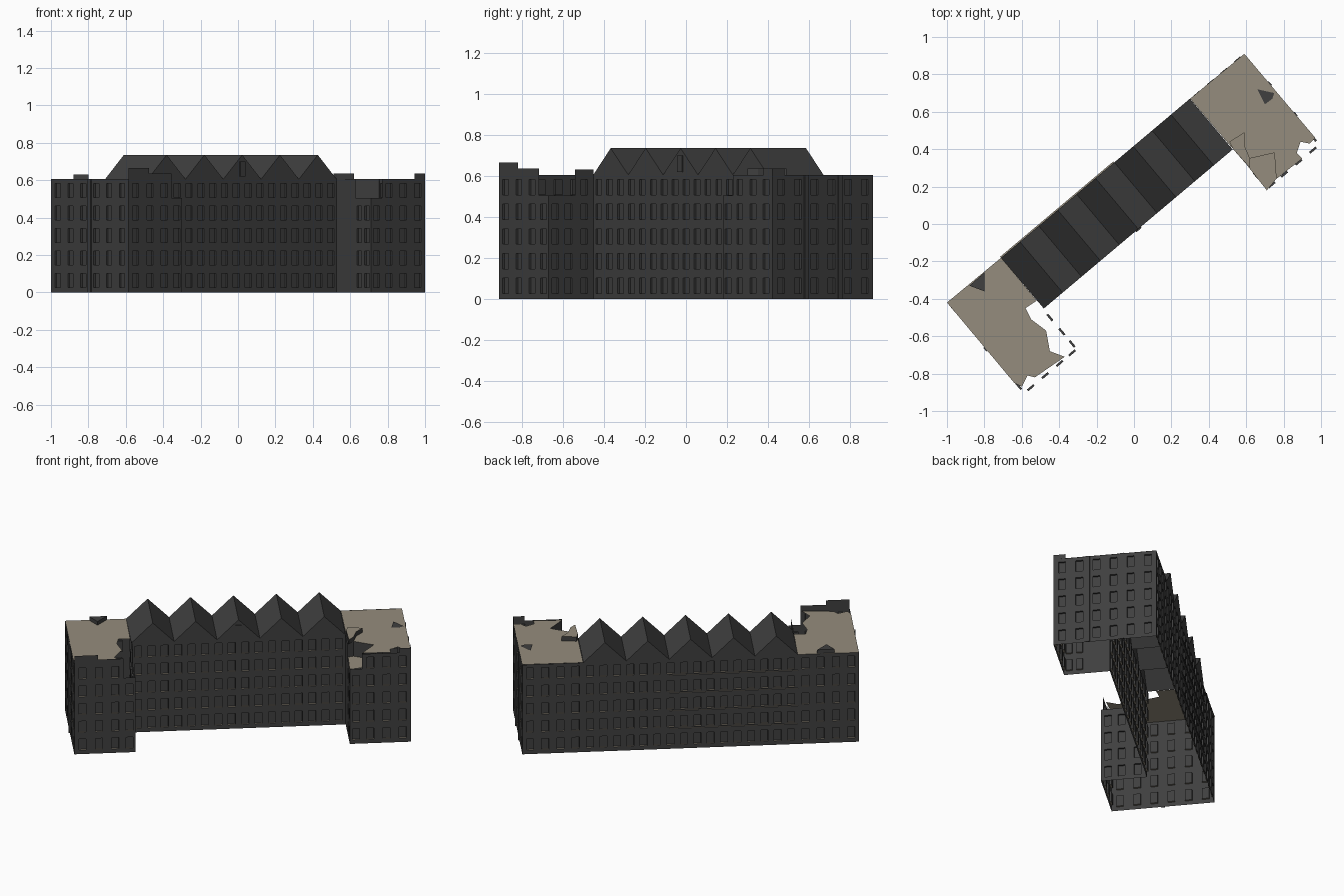
import bpy, bmesh, math
from mathutils import Vector

cube = bpy.data.objects.get("Cube")
if cube:
    bpy.data.objects.remove(cube)


def material(name, rgb):
    m = bpy.data.materials.new(name)
    m.use_nodes = True
    m.diffuse_color = (*rgb, 1)
    m.node_tree.nodes["Principled BSDF"].inputs["Base Color"].default_value = (*rgb, 1)
    return m


DARK = material("dark grey", (0.05, 0.05, 0.05))
TAN = material("tan", (0.30, 0.265, 0.205))

# Building axes: u runs along the block, v towards its back
ANGLE = math.radians(40.1)
U = Vector((math.cos(ANGLE), math.sin(ANGLE), 0))
V = Vector((-math.sin(ANGLE), math.cos(ANGLE), 0))
UP = Vector((0, 0, 1))
END, INNER, BACK, COURT = 1.036, 0.66, 0.32, -0.035
EAVES, LOW, RIDGE, STOREY = 0.605, 0.505, 0.735, 0.12


def at(u, v, z=0.0):
    return U * u + V * v + UP * z


def finish(name, bm, mats=(DARK, TAN)):
    bmesh.ops.remove_doubles(bm, verts=bm.verts, dist=1e-5)
    me = bpy.data.meshes.new(name)
    bm.to_mesh(me)
    bm.free()
    for m in mats:
        me.materials.append(m)
    ob = bpy.data.objects.new(name, me)
    bpy.context.collection.objects.link(ob)
    return ob


def face(bm, pts, mat=0):
    f = bm.faces.new([bm.verts.new(p) for p in pts])
    f.material_index = mat
    return f


def wall(name, start, stop, cols, top=EAVES, size=(0.044, 0.075), depth=0.012):
    """Thin wall with a grid of recessed windows; runs left to right seen from outside."""
    a, b = at(*start), at(*stop)
    length = (b - a).length
    d = (b - a).normalized()
    inward = -d.cross(UP) * depth
    pitch = length / max(cols, 1)
    half = min(size[0], pitch * 0.6) / 2
    xs = [0.0]
    for i in range(cols):
        xs += [(i + 0.5) * pitch - half, (i + 0.5) * pitch + half]
    xs.append(length)
    zs = [0.0]
    for r in range(5 if top > LOW else 4):
        zs += [0.027 + r * STOREY, 0.027 + r * STOREY + size[1]]
    zs.append(top)
    bm = bmesh.new()
    for i in range(len(xs) - 1):
        for j in range(len(zs) - 1):
            q = [a + d * x + UP * z for x, z in
                 ((xs[i], zs[j]), (xs[i + 1], zs[j]), (xs[i + 1], zs[j + 1]), (xs[i], zs[j + 1]))]
            if i % 2 and j % 2:
                p = [c + inward for c in q]
                face(bm, p)
                for k in range(4):
                    n = (k + 1) % 4
                    # the sill catches the light colour
                    face(bm, (q[k], q[n], p[n], p[k]), 1 if k == 0 else 0)
            else:
                face(bm, q)
    return finish(name, bm)


def panel(name, start, stop, low, high):
    """Plain upright panel between two points."""
    bm = bmesh.new()
    face(bm, (at(*start, low), at(*stop, low), at(*stop, high), at(*start, high)))
    return finish(name, bm)


def plate(name, outline, z, mat):
    """Flat sheet from an outline in plan."""
    bm = bmesh.new()
    f = face(bm, [Vector((x, y, z)) for x, y in outline])
    f.normal_update()
    if f.normal.z < 0:
        f.normal_flip()
    bmesh.ops.triangulate(bm, faces=bm.faces)
    return finish(name, bm, (mat,))


def prism(name, outline, low, high, top):
    """Upright block with its top in a second colour."""
    bm = bmesh.new()
    f = face(bm, [Vector((x, y, low)) for x, y in outline])
    new = bmesh.ops.extrude_face_region(bm, geom=[f])["geom"]
    bmesh.ops.translate(bm, vec=UP * (high - low),
                        verts=[g for g in new if isinstance(g, bmesh.types.BMVert)])
    bmesh.ops.recalc_face_normals(bm, faces=bm.faces)
    for f in bm.faces:
        f.material_index = 1 if f.normal.z > 0.9 else 0
    return finish(name, bm, (DARK, top))


def strip(name, center, width, low, high, along, out, mat=DARK):
    """Thin raised band standing proud of a wall."""
    c, s, o = at(*center), along * width / 2, out * 0.007
    ring = [c - s, c + s, c + s + o, c - s + o]
    return prism(name, [(p.x, p.y) for p in ring], low, high, mat)


# Main block walls
wall("main_front_wall", (-INNER, COURT), (INNER, COURT), 16)
wall("main_back_wall", (INNER, BACK), (-INNER, BACK), 16)

# Zigzag roof of five cross gables
bm = bmesh.new()
step = 2 * INNER / 5
for i in range(5):
    l = -INNER + i * step
    m, r = l + step / 2, l + step
    face(bm, (at(l, COURT, EAVES), at(m, COURT, RIDGE), at(m, BACK, RIDGE), at(l, BACK, EAVES)))
    face(bm, (at(m, COURT, RIDGE), at(r, COURT, EAVES), at(r, BACK, EAVES), at(m, BACK, RIDGE)))
    face(bm, (at(l, COURT, EAVES), at(r, COURT, EAVES), at(m, COURT, RIDGE)))
    face(bm, (at(r, BACK, EAVES), at(l, BACK, EAVES), at(m, BACK, RIDGE)))
bmesh.ops.recalc_face_normals(bm, faces=bm.faces)
roof = finish("gabled_roof", bm)
if sum(p.normal.z for p in roof.data.polygons) < 0:
    roof.data.flip_normals()
strip("gable_window", (0, COURT), 0.036, 0.62, 0.70, U, -V)

# Light string courses on part of the back wall
for k in range(1, 5):
    strip(f"back_string_course_{k}", (-0.265, BACK), 0.79,
          k * STOREY + 0.016, k * STOREY + 0.02, U, V, TAN)

# Outer walls of both wings
wall("left_wing_back_wall", (-INNER, BACK), (-END, BACK), 4)
wall("left_wing_end_wall", (-END, BACK), (-END, -BACK), 6)
wall("right_wing_back_wall", (END, BACK), (INNER, BACK), 4)
wall("right_wing_end_wall", (END, -BACK), (END, BACK), 6)
strip("left_end_strip", (-END, 0), 0.025, 0, EAVES, V, -U)
for side, v in (("front", -0.107), ("back", 0.107)):
    strip(f"right_end_{side}_strip", (END, v), 0.025, 0, EAVES, V, U)

# Wing fronts and courtyard walls, with one lowered corner each
wall("left_wing_front_wall", (-END, -BACK), (-0.734, -BACK), 3)
wall("left_wing_front_low_wall", (-0.734, -BACK), (-INNER, -BACK), 1, LOW)
wall("left_wing_court_low_wall", (-INNER, -BACK), (-INNER, -0.15), 2, LOW)
wall("left_wing_court_wall", (-INNER, -0.15), (-INNER, COURT), 1)
wall("right_wing_front_wall", (0.736, -BACK), (END, -BACK), 3)
wall("right_wing_front_low_wall", (INNER, -BACK), (0.736, -BACK), 1, LOW)
wall("right_wing_court_low_wall", (INNER, -0.19), (INNER, -BACK), 2, LOW)
wall("right_wing_court_wall", (INNER, COURT), (INNER, -0.19), 0)

# Broken parapets
panel("left_front_tall_parapet", (-END, -BACK), (-0.89, -BACK), EAVES, 0.665)
panel("left_front_parapet", (-0.89, -BACK), (-0.734, -BACK), EAVES, 0.635)
panel("left_court_parapet", (-INNER, -0.15), (-INNER, COURT), EAVES, 0.63)
panel("right_front_parapet", (0.965, -BACK), (END, -BACK), EAVES, 0.635)
panel("right_end_parapet", (END, -BACK), (END, -0.245), EAVES, 0.635)

# Flat wing roofs with ragged edges
plate("left_wing_roof", [(-0.71, -0.18), (-0.52, -0.41), (-0.58, -0.45), (-0.55, -0.51),
      (-0.47, -0.57), (-0.45, -0.68), (-0.37, -0.71), (-0.53, -0.82), (-0.57, -0.81),
      (-0.60, -0.87), (-0.64, -0.85), (-1.0, -0.42)], EAVES, TAN)
plate("right_wing_roof", [(0.30, 0.67), (0.59, 0.91), (0.97, 0.46), (0.94, 0.43), (0.89, 0.44),
      (0.87, 0.38), (0.90, 0.35), (0.76, 0.24), (0.75, 0.38), (0.62, 0.35),
      (0.60, 0.32), (0.53, 0.40)], EAVES, TAN)

# Lowered terrace in the corner of the right wing
terrace = [(0.60, 0.32), (0.62, 0.35), (0.75, 0.38), (0.76, 0.24), (0.71, 0.18)]
plate("right_wing_terrace", terrace, LOW, TAN)
bm = bmesh.new()
for p, q in zip(terrace[:3], terrace[1:4]):
    face(bm, [Vector((*c, z)) for c, z in ((p, LOW), (q, LOW), (q, EAVES), (p, EAVES))])
finish("terrace_walls", bm)

# Small blocks and a patch on the wing roofs
prism("right_wing_roof_block", [(0.53, 0.40), (0.51, 0.44), (0.59, 0.49), (0.59, 0.42),
      (0.62, 0.35), (0.62, 0.30)], EAVES, 0.635, TAN)
prism("left_wing_roof_block", [(-0.88, -0.33), (-0.80, -0.36), (-0.80, -0.26)],
      EAVES, 0.63, DARK)
plate("right_wing_roof_patch", [(0.66, 0.72), (0.75, 0.70), (0.74, 0.67), (0.70, 0.64)],
      EAVES + 0.004, DARK)
